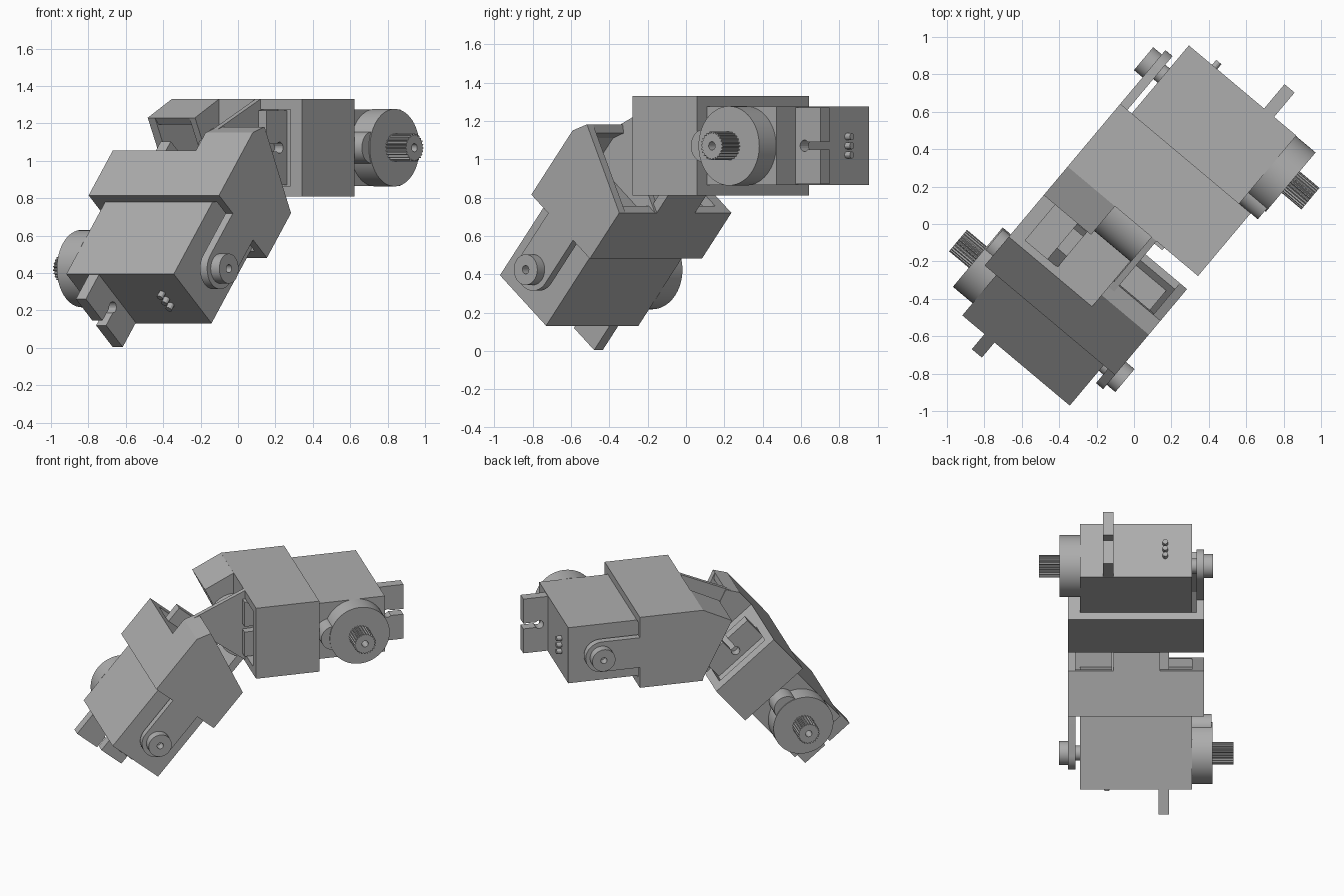
import bpy, bmesh, math
from mathutils import Matrix, Vector

cube = bpy.data.objects.get("Cube")
if cube:
    bpy.data.objects.remove(cube)

grey = bpy.data.materials.new("plain grey")
grey.use_nodes = True
COLOUR = (0.42, 0.42, 0.42, 1)
grey.diffuse_color = COLOUR
grey.node_tree.nodes["Principled BSDF"].inputs["Base Color"].default_value = COLOUR

# Directions of the arm and of the hinge axis
U = Vector((math.cos(math.radians(50)), math.sin(math.radians(50)), 0))
V = Vector((U.y, -U.x, 0))
Z = Vector((0, 0, 1))
H = 0.52      # bracket height
W = 0.455     # bracket half width
B = 0.375     # servo half width
MID = 0.26    # height of the servo axis
T = 0.05      # wall thickness


def frame(along, across, up, origin):
    m = Matrix((along, across, up)).transposed().to_4x4()
    m.translation = origin
    return m


def finish(name, bm, m, smooth=False):
    bmesh.ops.recalc_face_normals(bm, faces=bm.faces)
    mesh = bpy.data.meshes.new(name)
    bm.to_mesh(mesh)
    bm.free()
    mesh.materials.append(grey)
    ob = bpy.data.objects.new(name, mesh)
    ob.matrix_world = m
    bpy.context.collection.objects.link(ob)
    if smooth:
        bpy.ops.object.select_all(action="DESELECT")
        ob.select_set(True)
        bpy.context.view_layer.objects.active = ob
        bpy.ops.object.shade_smooth_by_angle(angle=math.radians(25))
    return ob


def prism(name, m, pts, v0, v1, smooth=False):
    """Profile in the along/up plane, pushed out across."""
    bm = bmesh.new()
    face = bm.faces.new([bm.verts.new((a, v0, n)) for a, n in pts])
    ext = bmesh.ops.extrude_face_region(bm, geom=[face])
    moved = [g for g in ext["geom"] if isinstance(g, bmesh.types.BMVert)]
    bmesh.ops.translate(bm, verts=moved, vec=(0, v1 - v0, 0))
    return finish(name, bm, m, smooth)


def box(name, m, a0, a1, v0, v1, n0, n1):
    return prism(name, m, [(a0, n0), (a1, n0), (a1, n1), (a0, n1)], v0, v1)


def arc(a, n, r, start, end, steps):
    angles = [math.radians(start + (end - start) * i / steps) for i in range(steps + 1)]
    return [(a + r * math.cos(t), n + r * math.sin(t)) for t in angles]


def disc(name, m, a, n, r, v0, v1, steps=40):
    return prism(name, m, arc(a, n, r, 0, 360, steps)[:-1], v0, v1, True)


def tube(name, m, a, n, radius, hole, v0, v1, count, smooth):
    """Round part with a bore; radius is a function of the point number."""
    bm = bmesh.new()
    rings = []
    for v, inner in ((v0, False), (v1, False), (v1, True), (v0, True)):
        ring = []
        for i in range(count):
            t = math.tau * i / count
            r = hole if inner else radius(i)
            ring.append(bm.verts.new((a + r * math.cos(t), v, n + r * math.sin(t))))
        rings.append(ring)
    for k in range(4):
        p, q = rings[k], rings[(k + 1) % 4]
        for i in range(count):
            j = (i + 1) % count
            bm.faces.new((p[i], p[j], q[j], q[i]))
    return finish(name, bm, m, smooth)


def servo(tag, m, end):
    """Motor body; end is its outer end along the arm."""
    inner = end + 0.76
    axis = end + 0.21
    box(tag + "_servo_body", m, end, inner, -B, B, MID - 0.205, MID + 0.205)
    # Slotted mounting ears on both ends
    for label, base, s in (("outer", end, -1), ("inner", inner, 1)):
        hole = [(base + s * a, n) for a, n in arc(0.06, MID, 0.03, 40, 320, 14)]
        tip = base + s * 0.17
        pts = [(base, MID + 0.2), (tip, MID + 0.2), (tip, MID + 0.02)] + hole
        pts += [(tip, MID - 0.02), (tip, MID - 0.2), (base, MID - 0.2)]
        prism(f"{tag}_{label}_ear", m, pts, 0.15, 0.22)
    # Gear housing, small lobe and splined shaft
    disc(tag + "_gear_housing", m, axis, MID, 0.207, B, 0.512, 56)
    disc(tag + "_housing_lobe", m, axis + 0.18, MID, 0.085, B, 0.505)
    tube(tag + "_splined_shaft", m, axis, MID,
         lambda i: 0.075 if i % 4 < 2 else 0.066, 0.022, 0.512, 0.65, 96, False)
    # Connector pins
    for i in (-1, 0, 1):
        bm = bmesh.new()
        place = Matrix.Translation((end - 0.005, -0.195, MID + i * 0.048)) @ Matrix.Rotation(math.pi / 2, 4, "Y")
        bmesh.ops.create_cone(bm, cap_ends=True, segments=12, radius1=0.018,
                              radius2=0.018, depth=0.06, matrix=place)
        finish(f"{tag}_pin_{i + 2}", bm, m, True)
    # Rounded support arm with its pivot boss
    pts = [(0.1, MID - 0.11)] + [(0.1, MID + 0.11)] + arc(axis, MID, 0.11, 90, 270, 20)
    prism(tag + "_support_arm", m, pts, -W, -W + T, True)
    disc(tag + "_pivot_pin", m, axis, MID, 0.05, -W + T, -B, 24)
    tube(tag + "_pivot_boss", m, axis, MID, lambda i: 0.08, 0.022, -W - 0.06, -W + 0.01, 40, True)


def bracket(tag, m, length, tip, foot):
    """Hollow holder with a tapered chamber on one side."""
    bend = (0.437, H)
    box(tag + "_bottom_plate", m, 0, length, -W, W, 0, 0.055)
    box(tag + "_top_plate", m, 0, length, -W, W, H - 0.055, H)
    box(tag + "_plain_side", m, 0, length, B, W, 0, H)
    side = [(0, 0), (foot, 0), tip, bend, (0, H)]
    prism(tag + "_tapered_side", m, side, -W, -W + T)
    wall = [(0.25, 0), (foot, 0), tip, bend, (0.25, H)]
    prism(tag + "_chamber_wall", m, wall, -0.165, -0.125)
    lip = [(0.2, H), bend, tip, (tip[0] - 0.03, tip[1] - 0.035),
           (bend[0] - 0.01, H - 0.05), (0.2, H - 0.05)]
    prism(tag + "_chamber_lip", m, lip, -W, -0.125)
    box(tag + "_end_wall", m, length - 0.04, length, -0.15, 0.16, 0, H)
    box(tag + "_opening_wall", m, 0.2, length, 0.13, 0.16, 0, H)


middle = V * -0.014
tilt = math.radians(50)
W_DIR = U * math.cos(tilt) + Z * math.sin(tilt)
N_DIR = U * -math.sin(tilt) + Z * math.cos(tilt)
upper = frame(-U, V, Z, middle + U * 0.445 + Z * 0.81)
lower = frame(W_DIR, -V, N_DIR, middle + U * -0.285 + Z * 0.481)

servo("upper", upper, -0.475)
bracket("upper", upper, 0.438, (0.637, 0.42), 0.43)
servo("lower", lower, -0.503)
bracket("lower", lower, 0.312, (0.524, 0.466), 0.312)

# Hinge between the two brackets: side fin and rounded knuckle
fin = [(0.4, H), (0.438, H), (0.79, 0.36), (0.78, 0.27), (0.438, 0.01), (0.4, 0.01)]
prism("hinge_fin", upper, fin, 0.13, 0.165)
disc("hinge_knuckle", upper, 0.44, 0.2, 0.17, -0.14, 0.15, 48)
box("hinge_tongue", lower, 0.2, 0.48, -0.15, 0.16, 0, 0.05)
